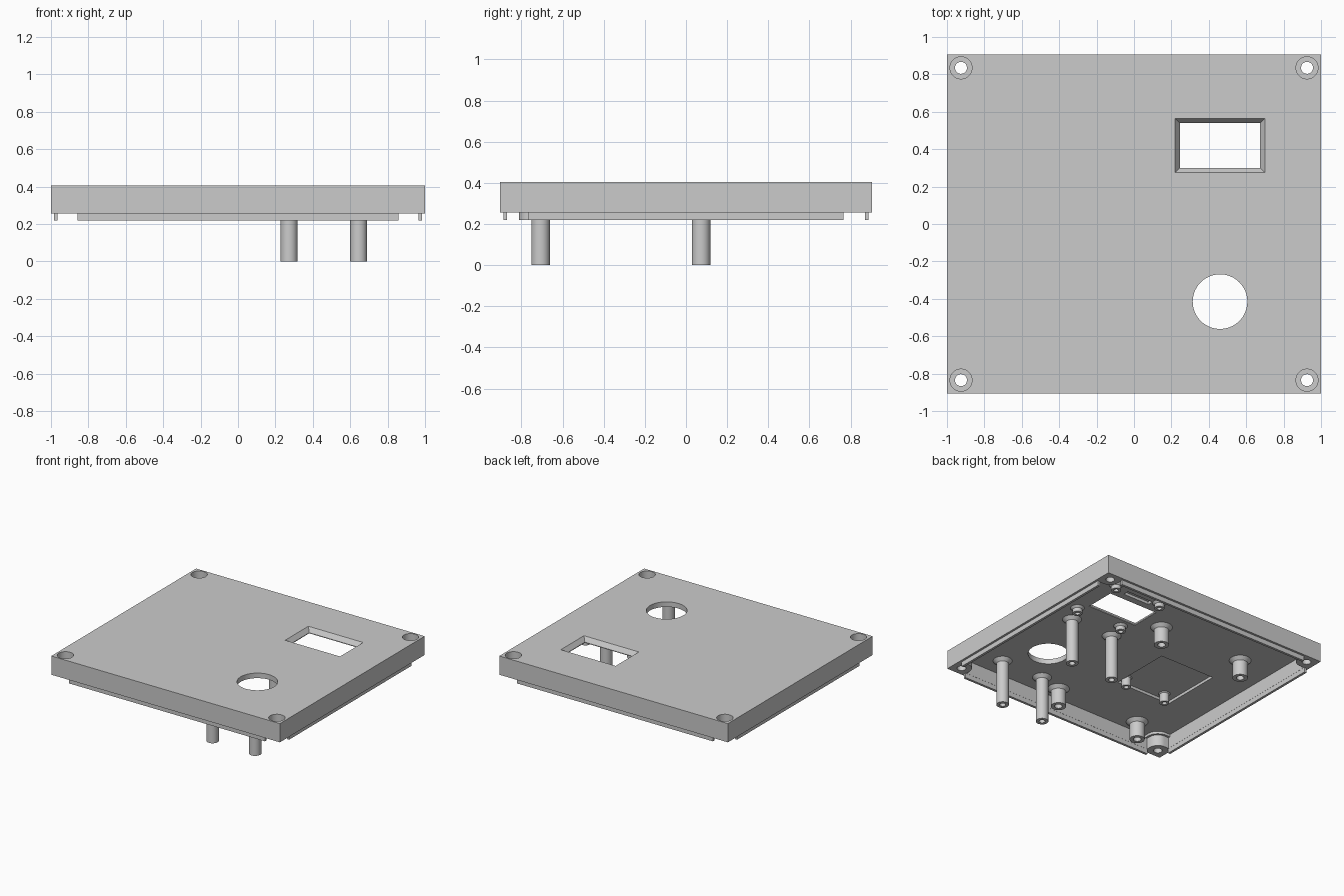
import bpy, bmesh
from math import cos, sin, pi

if "Cube" in bpy.data.objects:
    bpy.data.objects.remove(bpy.data.objects["Cube"], do_unlink=True)

grey = bpy.data.materials.new("plain_grey")
grey.use_nodes = True
COLOUR = (0.6, 0.6, 0.6, 1)
grey.diffuse_color = COLOUR
grey.node_tree.nodes["Principled BSDF"].inputs["Base Color"].default_value = COLOUR

HX, HY = 1.0, 0.905              # half width and depth
TOP, FLOOR, RIM, LIP = 0.405, 0.365, 0.257, 0.22
WALL = 0.037
SCREW_X, SCREW_Y = 0.925, 0.835
SIGNS = [(1, 1), (-1, 1), (-1, -1), (1, -1)]


def finish(name, bm):
    bmesh.ops.recalc_face_normals(bm, faces=bm.faces)
    me = bpy.data.meshes.new(name)
    bm.to_mesh(me)
    bm.free()
    me.materials.append(grey)
    ob = bpy.data.objects.new(name, me)
    bpy.context.collection.objects.link(ob)
    return ob


def loft(name, loops):
    """Closed solid through (outline, z) loops of equal length."""
    bm = bmesh.new()
    rings = [[bm.verts.new((x, y, z)) for x, y in pts] for pts, z in loops]
    for a, b in zip(rings, rings[1:]):
        for i in range(len(a)):
            j = (i + 1) % len(a)
            bm.faces.new((a[i], a[j], b[j], b[i]))
    bm.faces.new(rings[0])
    bm.faces.new(rings[-1])
    return finish(name, bm)


def rect(x0, x1, y0, y1):
    return [(x0, y0), (x1, y0), (x1, y1), (x0, y1)]


def circle(x, y, r, n=40):
    return [(x + r * cos(2 * pi * i / n), y + r * sin(2 * pi * i / n)) for i in range(n)]


def box(name, x0, x1, y0, y1, z0, z1):
    return loft(name, [(rect(x0, x1, y0, y1), z0), (rect(x0, x1, y0, y1), z1)])


def prism(name, pts, z0, z1):
    return loft(name, [(pts, z0), (pts, z1)])


def interior(r):
    """Inner wall outline, with rounded posts of radius r left in the corners."""
    pts = []
    for sx, sy in SIGNS:
        corner = [(HX - WALL, SCREW_Y - r)]
        for i in range(13):
            a = 1.5 * pi - i * pi / 24
            corner.append((SCREW_X + r * cos(a), SCREW_Y + r * sin(a)))
        corner.append((SCREW_X - r, HY - WALL))
        if sx * sy < 0:
            corner.reverse()
        pts += [(sx * x, sy * y) for x, y in corner]
    return pts


def cut(target, cutter):
    cutter.hide_render = True
    mod = target.modifiers.new("cut", "BOOLEAN")
    mod.operation, mod.solver, mod.object = "DIFFERENCE", "EXACT", cutter
    bpy.context.view_layer.objects.active = target
    bpy.ops.object.modifier_apply(modifier=mod.name)
    bpy.data.objects.remove(cutter, do_unlink=True)


def smooth(ob):
    bpy.ops.object.select_all(action="DESELECT")
    ob.select_set(True)
    bpy.context.view_layer.objects.active = ob
    bpy.ops.object.shade_smooth_by_angle(angle=pi / 6)


def standoff(name, x, y, r, hole, z0, z1=FLOOR, depth=0.1, flare=0.025):
    """Hollow post hanging from the panel, with a flared foot."""
    profile = [(hole, z0 + depth), (hole, z0), (r, z0), (r, z1 - flare),
               (r + flare, z1), (r + flare, z1 + 0.01)]
    ob = loft(name, [(circle(x, y, rad, 32), z) for rad, z in profile])
    smooth(ob)


# Panel shell, hollowed from below
panel = box("panel", -HX, HX, -HY, HY, RIM, TOP)
cut(panel, prism("hollow", interior(0.075), 0.1, FLOOR - 0.02))
cut(panel, prism("hollow_top", interior(0.092), 0.3, FLOOR))

# Bevelled window, round opening, and shallow pockets underneath
cut(panel, loft("window_cut", [(rect(0.245, 0.675, 0.3, 0.54), 0.3),
                               (rect(0.245, 0.675, 0.3, 0.54), FLOOR + 0.005),
                               (rect(0.22, 0.70, 0.275, 0.565), TOP),
                               (rect(0.22, 0.70, 0.275, 0.565), 0.5)]))
cut(panel, prism("round_cut", circle(0.46, -0.415, 0.146, 64), 0.3, 0.5))
cut(panel, box("square_pocket", -0.67, -0.19, -0.41, 0.085, 0.3, FLOOR + 0.022))
cut(panel, box("slot_pocket", 0.365, 0.595, 0.595, 0.64, 0.3, FLOOR + 0.022))

# Countersunk screw holes in the corners
for sx, sy in SIGNS:
    x, y = sx * SCREW_X, sy * SCREW_Y
    cut(panel, loft("screw_cut", [(circle(x, y, r), z) for r, z in
                                  ((0.032, 0.2), (0.032, 0.33), (0.059, 0.33), (0.059, 0.5))]))
smooth(panel)

# Locating lips along the four edges
for s, side in ((1, "left"), (-1, "right")):
    xs = sorted((s * 0.964, s * 0.983))
    box(side + "_lip", *xs, -0.765, 0.765, LIP, RIM + 0.001)
for s, side in ((1, "back"), (-1, "front")):
    ys = sorted((s * 0.869, s * 0.888))
    box(side + "_lip", -0.858, 0.858, *ys, LIP, RIM + 0.001)

# Standoffs: four tall, four medium, four by the window, two in the pocket
for x in (0.273, 0.645):
    for y in (-0.707, 0.073):
        standoff("tall_standoff", x, y, 0.045, 0.022, 0)
for x in (-0.665, 0.077):
    for y in (-0.757, 0.4):
        standoff("board_standoff", x, y, 0.055, 0.028, LIP)
for x in (0.315, 0.722):
    for y in (0.225, 0.66):
        standoff("window_standoff", x, y, 0.036, 0.018, 0.32, depth=0.04, flare=0.015)
for x in (-0.22, -0.58):
    standoff("pocket_standoff", x, -0.35, 0.035, 0.018, 0.31, FLOOR + 0.022,
             depth=0.05, flare=0.008)
